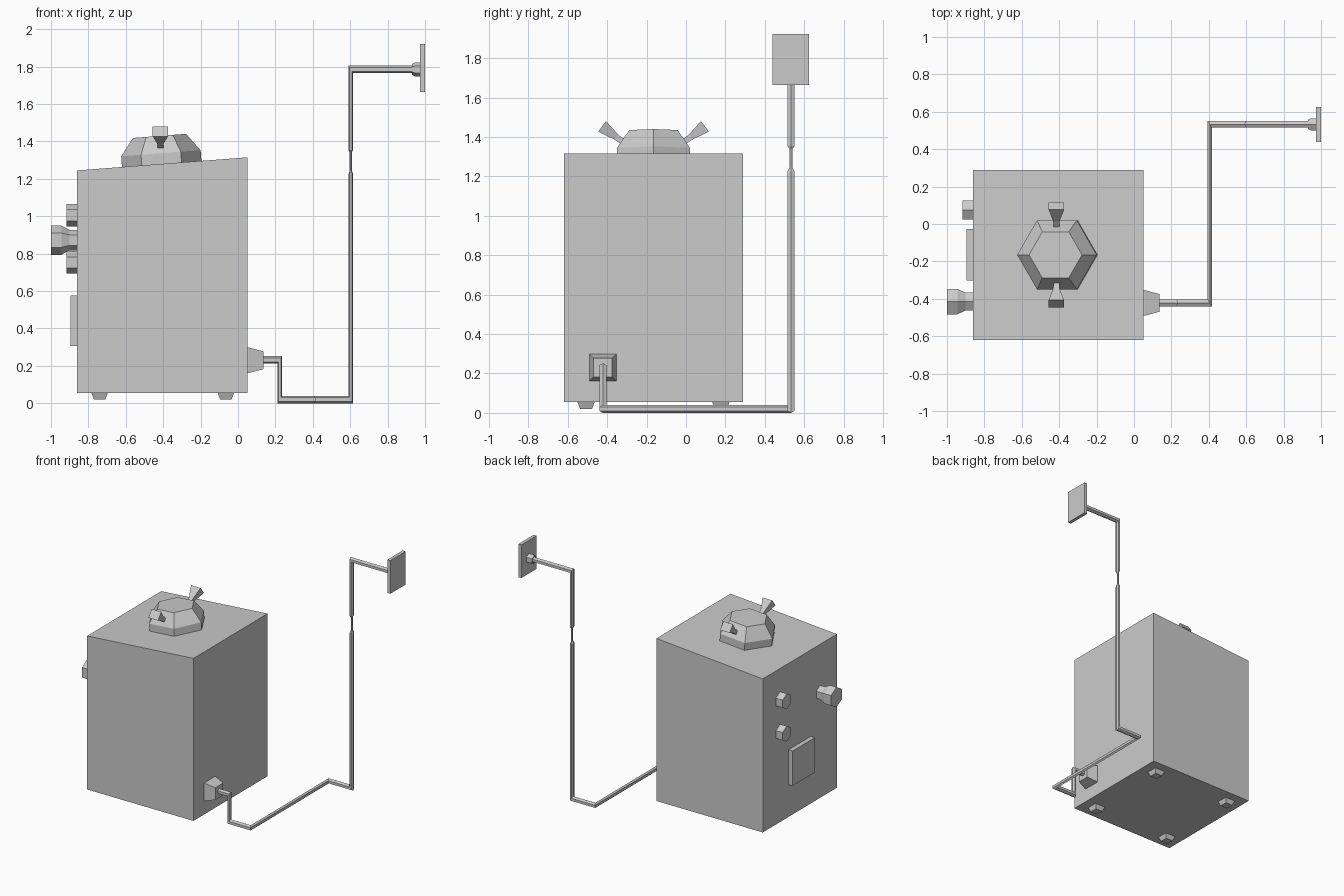
import bpy, bmesh
from math import sin, cos, pi, atan2
from mathutils import Vector, Matrix

cube = bpy.data.objects.get("Cube")
if cube:
    bpy.data.objects.remove(cube, do_unlink=True)

grey = bpy.data.materials.new("plain grey")
grey.use_nodes = True
colour = (0.6, 0.6, 0.6, 1)
grey.diffuse_color = colour
grey.node_tree.nodes["Principled BSDF"].inputs["Base Color"].default_value = colour


def loft(name, rings):
    """Skin a closed solid through rings of equal point count."""
    bm = bmesh.new()
    loops = [[bm.verts.new(p) for p in ring] for ring in rings]
    n = len(loops[0])
    for a, b in zip(loops, loops[1:]):
        for i in range(n):
            j = (i + 1) % n
            bm.faces.new((a[i], a[j], b[j], b[i]))
    bm.faces.new(loops[0])
    bm.faces.new(loops[-1])
    bmesh.ops.recalc_face_normals(bm, faces=bm.faces)
    mesh = bpy.data.meshes.new(name)
    bm.to_mesh(mesh)
    bm.free()
    mesh.materials.append(grey)
    obj = bpy.data.objects.new(name, mesh)
    bpy.context.collection.objects.link(obj)
    return obj


def turned(name, sides, profile, place, phase=0.0):
    """Regular solid along local z from (radius, height) pairs."""
    angles = [phase + 2 * pi * i / sides for i in range(sides)]
    return loft(name, [[place @ Vector((r * cos(a), r * sin(a), h)) for a in angles]
                       for r, h in profile])


def block(name, x, y, z):
    return loft(name, [[(x[i], y[j], h) for i, j in ((0, 0), (1, 0), (1, 1), (0, 1))]
                       for h in z])


def facing(axis, x, y, z):
    """Placement at a point with local z along the axis."""
    return Matrix.Translation((x, y, z)) @ Vector(axis).to_track_quat('Z', 'Y').to_matrix().to_4x4()


DIAG = 2 ** 0.5 / 2   # half side to corner radius of a square is 1 / (2 * DIAG) * ...
MID_Y = -0.165

# Body with a top that rises towards +x
body = block("body", (-0.86, 0.052), (-0.62, 0.288), (0.055, 1.245))
for v in body.data.vertices:
    if v.co.z > 1 and v.co.x > 0:
        v.co.z = 1.315

# Four tapered feet
for x, side in ((-0.74, "left"), (-0.065, "right")):
    for y, end in ((-0.507, "front"), (0.177, "back")):
        turned(f"foot_{side}_{end}", 4, [(0.06 * DIAG, 0.02), (0.09 * DIAG, 0.058)],
               Matrix.Translation((x, y, 0)), pi / 4)

# Hexagonal lid lying on the sloping top
slope = atan2(0.07, 0.912)
lid_place = Matrix.Translation((-0.408, MID_Y, 1.28)) @ Matrix.Rotation(-slope, 4, 'Y')
turned("lid", 6, [(0.213, -0.01), (0.213, 0.057), (0.142, 0.15)], lid_place)

# Flared handles on opposite lid faces
for s, name in ((-1, "lid_handle_front"), (1, "lid_handle_back")):
    rings = []
    for reach, half_w, half_h in ((0, 0.015, 0.014), (0.055, 0.017, 0.016), (0.145, 0.041, 0.033)):
        c = Vector((-0.415, MID_Y + s * (0.145 + reach * 0.8), 1.367 + reach * 0.6))
        up = Vector((0, -s * 0.6, 0.8))
        rings.append([c + Vector((a * half_w, 0, 0)) + up * b * half_h
                      for a, b in ((-1, -1), (1, -1), (1, 1), (-1, 1))])
    loft(name, rings)

# Control side: two buttons, a flared knob and a raised panel


def hexagon_x(name, profile, y, z):
    """Hexagonal part along x with a corner pointing up."""
    return loft(name, [[(x, y + r * sin(i * pi / 3), z + r * cos(i * pi / 3))
                        for i in range(6)] for r, x in profile])


hexagon_x("upper_button", [(0.06, -0.85), (0.06, -0.918)], 0.075, 1.005)
hexagon_x("lower_button", [(0.06, -0.85), (0.06, -0.918)], 0.075, 0.753)
hexagon_x("knob", [(0.055, -0.85), (0.055, -0.9), (0.078, -0.945), (0.078, -1.0)],
          -0.415, 0.872)
block("panel", (-0.895, -0.85), (-0.302, -0.027), (0.305, 0.575))

# Square outlet where the pipe leaves the body
turned("pipe_outlet", 4, [(0.137 * DIAG, 0), (0.137 * DIAG, 0.012), (0.095 * DIAG, 0.09)],
       facing((1, 0, 0), 0.045, -0.422, 0.23), pi / 4)

# Hexagonal pipe: each ring has a centre, the x lean with the flat and with
# the corner direction, a z lean, and a scale
LOW, HIGH, FRONT, BACK, RISER = 0.02, 1.785, -0.422, 0.533, 0.603
path = [
    ((0.1, FRONT, 0.232), 0, 0, 1, 1),
    ((0.223, FRONT, 0.232), 0, 1, 1, 1),
    ((0.223, FRONT, LOW), 0, 1, 1, 1),
    ((0.405, FRONT, LOW), -1, 0, 1, 1),
    ((0.405, BACK, LOW), -1, 0, 1, 1),
    ((RISER, BACK, LOW), 0, -1, 1, 1),
    ((RISER, BACK, 1.225), 0, -1, 0, 1),
    ((RISER, BACK, 1.245), 0, -1, 0, 0.45),
    ((RISER, BACK, 1.34), 0, -1, 0, 0.45),
    ((RISER, BACK, 1.355), 0, -1, 0, 1),
    ((RISER, BACK, HIGH), 0, -1, 1, 1),
    ((0.95, BACK, HIGH), 0, 0, 1, 1),
]
rings = []
for centre, flat, corner, lean, scale in path:
    ring = []
    for i in range(6):
        s, q = sin(i * pi / 3), cos(i * pi / 3)
        offset = Vector(((flat * s + corner * q) * 0.0125, s * 0.0208, q * lean * 0.02))
        ring.append(Vector(centre) + offset * scale)
    rings.append(ring)
loft("pipe", rings)

# Wall fitting at the far end of the pipe
hexagon_x("wall_coupler", [(0.028, 0.93), (0.037, 0.945), (0.037, 0.98)], BACK, HIGH)
block("wall_plate", (0.974, 1.0), (0.438, 0.625), (1.665, 1.922))
